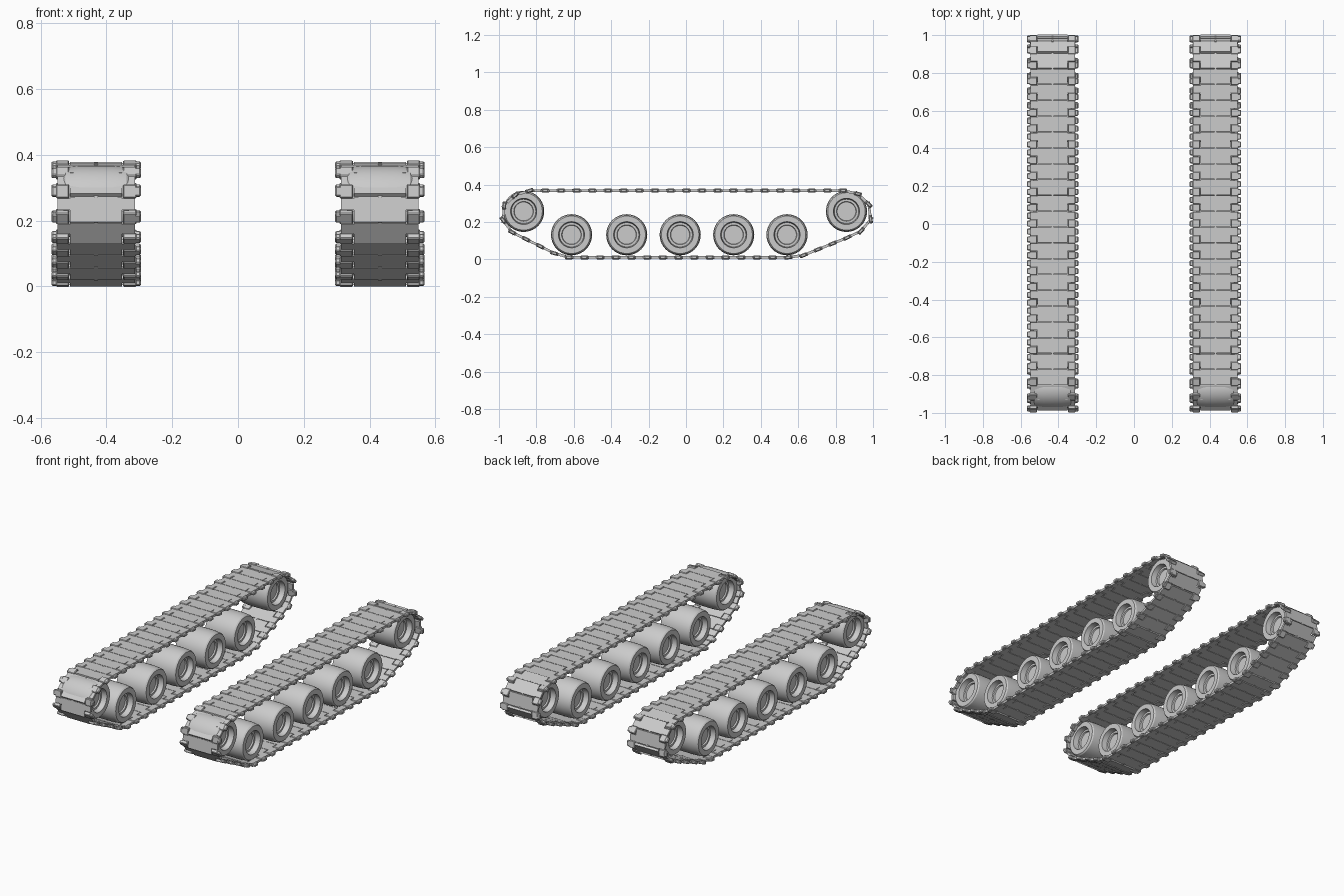
import bpy, bmesh, math
from mathutils import Vector, Matrix

if "Cube" in bpy.data.objects:
    bpy.data.objects.remove(bpy.data.objects["Cube"])

TRACK_X = 0.431
LINKS = 51

# Side outline (y, z) of the track's mid-line, starting on a top joint
PATH = [(0.84, 0.368), (-0.87, 0.368), (-0.955, 0.32), (-0.989, 0.255),
        (-0.972, 0.185), (-0.935, 0.148), (-0.66, 0.011), (0.60, 0.011),
        (0.925, 0.142), (0.987, 0.20), (0.989, 0.27), (0.962, 0.325), (0.89, 0.368)]


def sample_loop(points, count):
    """Evenly spaced points around a closed outline."""
    pts = [Vector(p) for p in points]
    pts.append(pts[0])
    lengths = [(b - a).length for a, b in zip(pts, pts[1:])]
    step = sum(lengths) / count
    out = []
    for k in range(count):
        d = k * step
        for a, b, length in zip(pts, pts[1:], lengths):
            if d <= length:
                out.append(a.lerp(b, d / length))
                break
            d -= length
    return out


def add_box(bm, frame, x, t, n, bevel=0.0):
    """Box given by (min, max) ranges across, along and out of the track."""
    size = [r[1] - r[0] for r in (x, t, n)]
    mid = [(r[1] + r[0]) / 2 for r in (x, t, n)]
    m = frame @ Matrix.Translation(mid) @ Matrix.Diagonal((*size, 1))
    verts = bmesh.ops.create_cube(bm, size=1, matrix=m)["verts"]
    if bevel:
        edges = list({e for v in verts for e in v.link_edges})
        bmesh.ops.bevel(bm, geom=edges, offset=bevel, segments=1,
                        affect='EDGES', profile=0.5)


def add_link(bm, a, b):
    t = (b - a).normalized()
    p = (b - a).length
    frame = Matrix(((1, 0, 0, 0),
                    (0, t.x, t.y, a.x),
                    (0, t.y, -t.x, a.y),
                    (0, 0, 0, 1)))
    # plate with a centre tongue
    add_box(bm, frame, (-0.118, 0.118), (0.022, p - 0.022), (-0.007, 0.007))
    add_box(bm, frame, (-0.079, 0.079), (0.019, p + 0.016), (-0.007, 0.007))
    add_box(bm, frame, (-0.006, 0.006), (0.012, 0.024), (-0.008, 0.009))
    # hinge lugs and pin ends
    for s in (-1, 1):
        lug = sorted((s * 0.082, s * 0.122))
        pin = sorted((s * 0.116, s * 0.136))
        add_box(bm, frame, lug, (-0.021, 0.021), (-0.010, 0.010), 0.003)
        add_box(bm, frame, pin, (-0.016, 0.016), (-0.009, 0.009), 0.004)


def make_track_mesh():
    bm = bmesh.new()
    joints = sample_loop(PATH, LINKS)
    for i, a in enumerate(joints):
        add_link(bm, a, joints[(i + 1) % LINKS])
    bmesh.ops.recalc_face_normals(bm, faces=bm.faces)
    mesh = bpy.data.meshes.new("track_links")
    bm.to_mesh(mesh)
    bm.free()
    return mesh


def make_wheel_mesh():
    # half profile (x, radius), mirrored to the other face
    half = [(0.060, 0.0), (0.060, 0.050), (0.068, 0.053), (0.068, 0.065),
            (0.100, 0.070), (0.100, 0.100), (0.092, 0.106), (0.050, 0.110)]
    profile = half + [(-x, r) for x, r in reversed(half)]
    bm = bmesh.new()
    verts = [bm.verts.new((x, 0, r)) for x, r in profile]
    edges = [bm.edges.new(e) for e in zip(verts, verts[1:])]
    bmesh.ops.spin(bm, geom=verts + edges, cent=(0, 0, 0), axis=(1, 0, 0),
                   angle=math.tau, steps=40)
    bmesh.ops.remove_doubles(bm, verts=bm.verts, dist=1e-5)
    bmesh.ops.recalc_face_normals(bm, faces=bm.faces)
    mesh = bpy.data.meshes.new("wheel")
    bm.to_mesh(mesh)
    bm.free()
    return mesh


def place(name, mesh, location):
    ob = bpy.data.objects.new(name, mesh)
    ob.location = location
    bpy.context.collection.objects.link(ob)
    return ob


track_mesh = make_track_mesh()
wheel_mesh = make_wheel_mesh()
wheels = []
for side, sx in (("left", -TRACK_X), ("right", TRACK_X)):
    place(f"{side}_track", track_mesh, (sx, 0, 0))
    # road wheels along the ground run
    for i, y in enumerate((-0.612, -0.317, -0.031, 0.255, 0.54)):
        wheels.append(place(f"{side}_road_wheel_{i + 1}", wheel_mesh, (sx, y, 0.132)))
    # raised end wheels
    wheels.append(place(f"{side}_front_wheel", wheel_mesh, (sx, -0.868, 0.257)))
    wheels.append(place(f"{side}_rear_wheel", wheel_mesh, (sx, 0.858, 0.257)))

# smooth rims with sharp edges (all wheels share one mesh)
bpy.ops.object.select_all(action='DESELECT')
wheels[0].select_set(True)
bpy.context.view_layer.objects.active = wheels[0]
bpy.ops.object.shade_smooth_by_angle(angle=math.radians(30))
